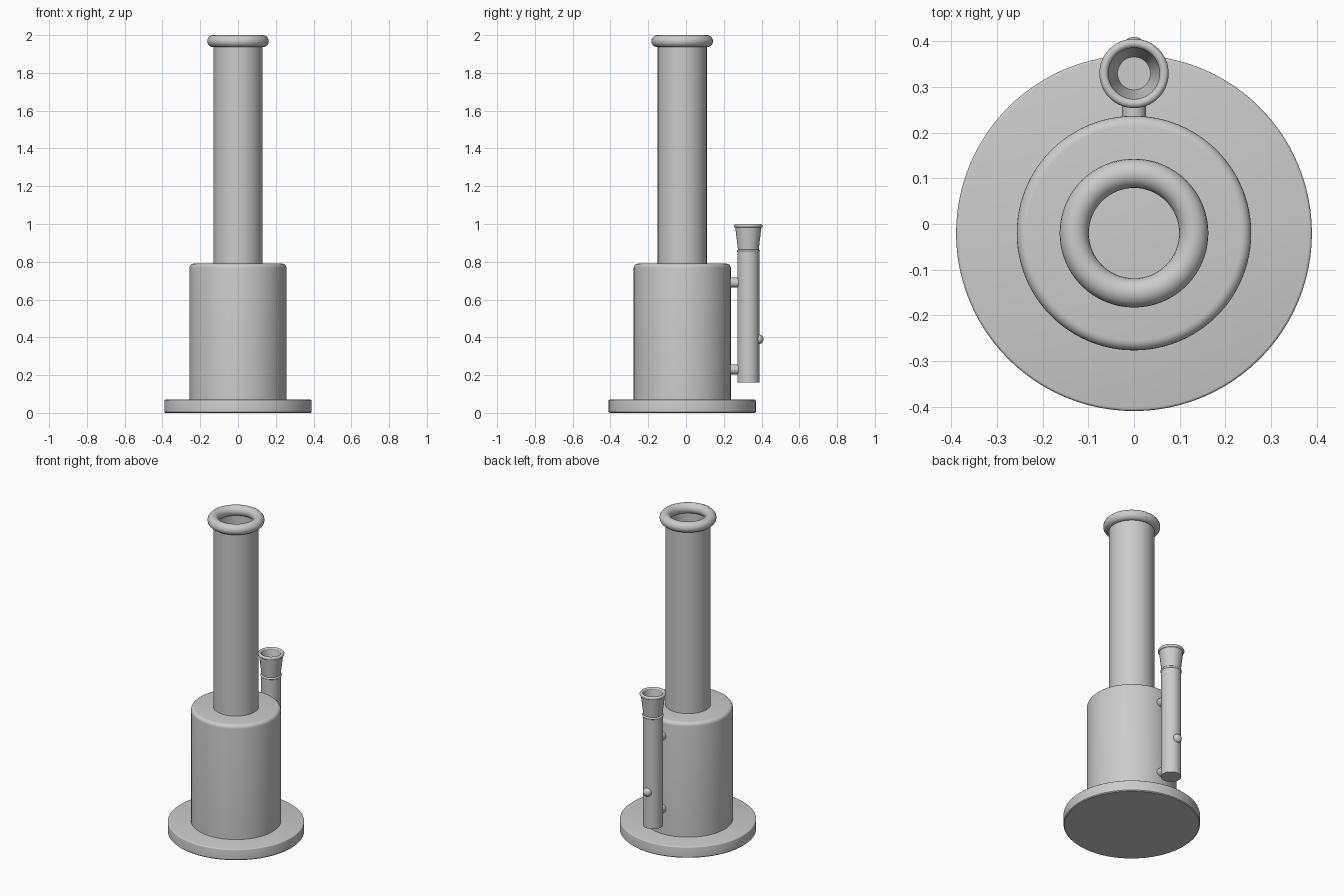
import bpy, bmesh, math
from mathutils import Vector

if "Cube" in bpy.data.objects:
    bpy.data.objects.remove(bpy.data.objects["Cube"])

AXIS_Y = -0.02   # main axis
STEM_Y = 0.33    # side tube axis


def finish(name, bm, loc):
    bmesh.ops.remove_doubles(bm, verts=bm.verts, dist=1e-5)
    bmesh.ops.recalc_face_normals(bm, faces=bm.faces)
    mesh = bpy.data.meshes.new(name)
    bm.to_mesh(mesh)
    bm.free()
    ob = bpy.data.objects.new(name, mesh)
    ob.location = loc
    bpy.context.collection.objects.link(ob)
    bpy.ops.object.select_all(action='DESELECT')
    ob.select_set(True)
    bpy.context.view_layer.objects.active = ob
    bpy.ops.object.shade_smooth_by_angle(angle=math.radians(35))
    return ob


def lathe(name, profile, y, sides=64, closed=False):
    """Spin (radius, z) points around a vertical axis at the given y."""
    bm = bmesh.new()
    vs = [bm.verts.new((r, 0, z)) for r, z in profile]
    pairs = list(zip(vs, vs[1:])) + ([(vs[-1], vs[0])] if closed else [])
    edges = [bm.edges.new(p) for p in pairs]
    bmesh.ops.spin(bm, geom=vs + edges, cent=(0, 0, 0), axis=(0, 0, 1),
                   angle=2 * math.pi, steps=sides, use_merge=True)
    return finish(name, bm, (0, y, 0))


def ring(name, major, minor, z, y, n=20):
    pts = [(major + minor * math.cos(2 * math.pi * i / n),
            z + minor * math.sin(2 * math.pi * i / n)) for i in range(n)]
    return lathe(name, pts, y, closed=True)


def arc(r, z, b, n=5):
    """Rounded upper outer corner of radius b."""
    return [(r - b + b * math.cos(i / n * math.pi / 2),
             z - b + b * math.sin(i / n * math.pi / 2)) for i in range(n + 1)]


# Foot, chamber and neck
lathe("base_disc", [(0, 0), (0.385, 0), (0.39, 0.005)] + arc(0.39, 0.07, 0.006, 3) + [(0, 0.07)], AXIS_Y, 96)
lathe("chamber", [(0, 0.06), (0.257, 0.06)] + arc(0.257, 0.79, 0.022) + [(0, 0.79)], AXIS_Y, 96)
lathe("neck", [(0.13, 0.78), (0.13, 1.97), (0.112, 1.97), (0.112, 0.78)], AXIS_Y, closed=True)
ring("mouth_ring", 0.131, 0.032, 1.968, AXIS_Y)

# Side tube with bowl
lathe("side_tube", [(0, 0.162), (0.058, 0.162), (0.058, 0.86), (0, 0.86)], STEM_Y, 48)
ring("tube_collar", 0.054, 0.007, 0.857, STEM_Y, 12)
lathe("bowl", [(0, 0.855), (0.054, 0.855), (0.07, 0.99), (0.057, 0.99),
               (0.036, 0.89), (0, 0.89)], STEM_Y, 48)
ring("bowl_rim", 0.066, 0.01, 0.99, STEM_Y, 14)

# Struts joining the side tube to the chamber
for label, z in (("lower", 0.23), ("upper", 0.69)):
    bm = bmesh.new()
    bmesh.ops.create_cone(bm, cap_ends=True, segments=32, radius1=0.026, radius2=0.026, depth=0.12)
    strut = finish(label + "_strut", bm, (0, 0.26, z))
    strut.rotation_euler.x = math.pi / 2

# Small ball plug on the back of the side tube
bm = bmesh.new()
bmesh.ops.create_uvsphere(bm, u_segments=32, v_segments=16, radius=0.027)
finish("ball_plug", bm, (0, 0.383, 0.39))
